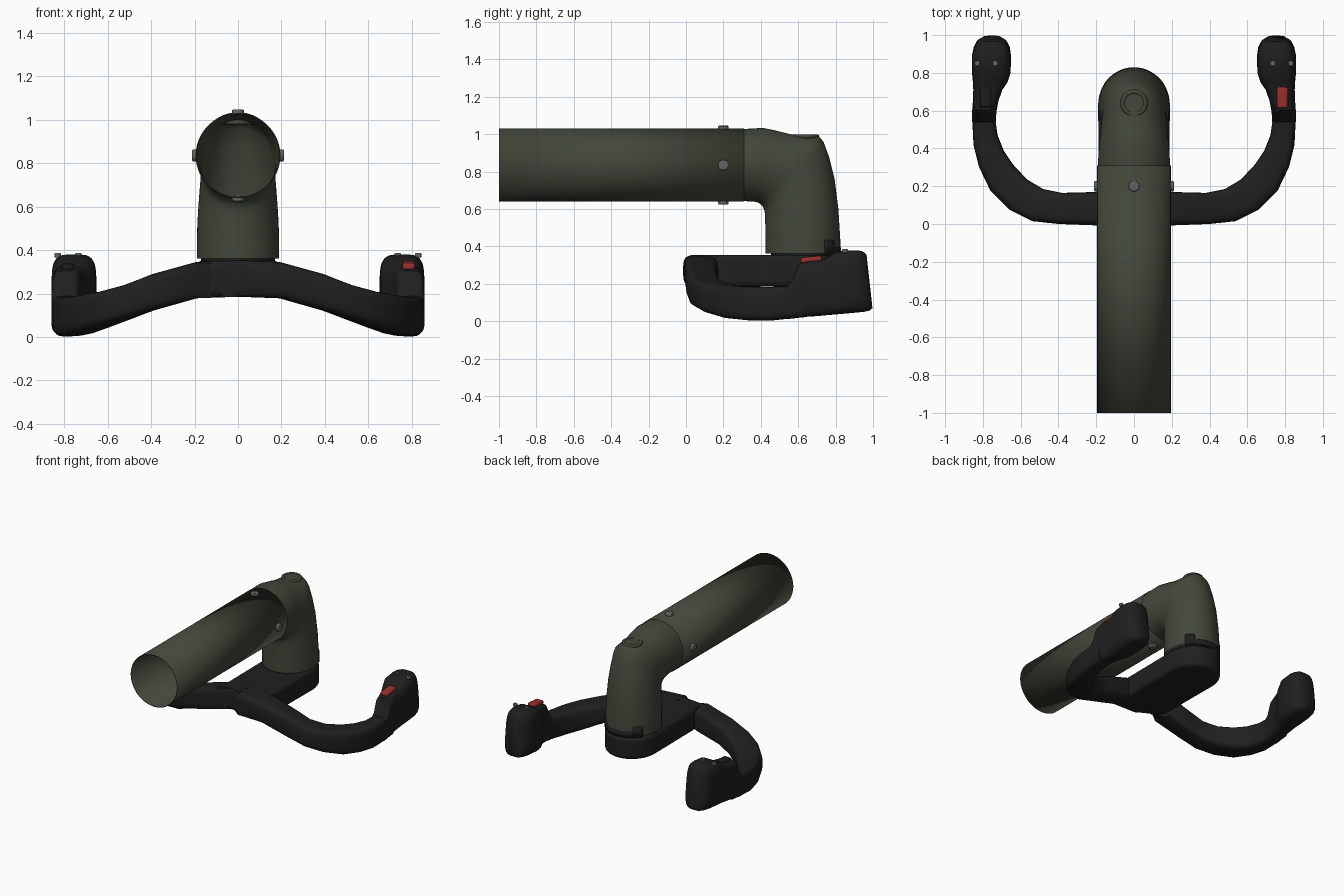
import bpy, bmesh, math
from mathutils import Vector

if "Cube" in bpy.data.objects:
    bpy.data.objects.remove(bpy.data.objects["Cube"])


def material(name, rgb):
    m = bpy.data.materials.new(name)
    m.use_nodes = True
    m.diffuse_color = (*rgb, 1)
    m.node_tree.nodes["Principled BSDF"].inputs["Base Color"].default_value = (*rgb, 1)
    return m


GREEN = material("olive green", (0.054, 0.063, 0.042))
BLACK = material("matt black", (0.014, 0.014, 0.014))
GREY = material("screw grey", (0.13, 0.13, 0.135))
RED = material("switch red", (0.34, 0.03, 0.03))


def finish(obj, mat, angle=40):
    if not obj.data.materials:
        obj.data.materials.append(mat)
    bpy.ops.object.select_all(action="DESELECT")
    obj.select_set(True)
    bpy.context.view_layer.objects.active = obj
    bpy.ops.object.shade_smooth_by_angle(angle=math.radians(angle))
    return obj


def from_bmesh(name, bm, mat, angle=40):
    bmesh.ops.recalc_face_normals(bm, faces=bm.faces[:])
    mesh = bpy.data.meshes.new(name)
    bm.to_mesh(mesh)
    bm.free()
    obj = bpy.data.objects.new(name, mesh)
    bpy.context.collection.objects.link(obj)
    return finish(obj, mat, angle)


def loft(name, rings, mat, caps=True, angle=40):
    """Skin a list of closed point rings."""
    bm = bmesh.new()
    loops = [[bm.verts.new(p) for p in ring] for ring in rings]
    n = len(loops[0])
    for a, b in zip(loops, loops[1:]):
        for i in range(n):
            j = (i + 1) % n
            bm.faces.new((a[i], a[j], b[j], b[i]))
    if caps:
        bm.faces.new(loops[0])
        bm.faces.new(loops[-1])
    return from_bmesh(name, bm, mat, angle)


def oval(centre, u, v, n=48, power=1.0):
    """Ellipse ring, squared off when power is below one."""
    pts = []
    for i in range(n):
        t = math.tau * (i + 0.5) / n
        c, s = math.cos(t), math.sin(t)
        pts.append(centre + u * math.copysign(abs(c) ** power, c)
                   + v * math.copysign(abs(s) ** power, s))
    return pts


def upright_ring(station, side=1):
    """Rounded box section between an outer and an inner plan point."""
    ox, oy, ix, iy, low, high = station
    a, b = Vector((ox * side, oy, low)), Vector((ix * side, iy, high))
    half = (a - b) / 2
    return oval((a + b) / 2, Vector((half.x, half.y, 0)),
                Vector((0, 0, (high - low) / 2)), 32, 0.5)


def cylinder(name, loc, radius, depth, mat, rot=(0, 0, 0), bevel=0.0):
    bpy.ops.mesh.primitive_cylinder_add(vertices=32, radius=radius, depth=depth,
                                        location=loc, rotation=rot)
    obj = bpy.context.object
    obj.name = name
    if bevel:
        mod = obj.modifiers.new("Bevel", "BEVEL")
        mod.width, mod.segments = bevel, 2
    return finish(obj, mat)


def box(name, loc, size, mat, tilt=0.0, bevel=0.008):
    bpy.ops.mesh.primitive_cube_add(size=1, location=loc, rotation=(tilt, 0, 0))
    obj = bpy.context.object
    obj.name = name
    obj.scale = size
    bpy.ops.object.transform_apply(location=False, rotation=False, scale=True)
    mod = obj.modifiers.new("Bevel", "BEVEL")
    mod.width, mod.segments = bevel, 2
    return finish(obj, mat)


# Long open shaft
X, Z = Vector((1, 0, 0)), Vector((0, 0, 1))
SHAFT_Z, SHAFT_R = 0.835, 0.195
shaft = loft("shaft", [oval(Vector((0, y, SHAFT_Z)), X * SHAFT_R, Z * SHAFT_R, 64)
                       for y in (-1, 0.31)], GREEN, caps=False)
wall = shaft.modifiers.new("Wall", "SOLIDIFY")
wall.thickness = 0.005

# Four screws around the shaft
for i in range(4):
    t = i * math.pi / 2
    cylinder("shaft_screw", (math.sin(t) * 0.199, 0.2, SHAFT_Z + math.cos(t) * 0.199),
             0.028, 0.024, GREY, (0, t, 0), 0.006)

# Elbow turning down to the hub: outer y, z, inner y, z, half width
bends = [(0.31, 1.028, 0.31, 0.642, 0.192), (0.41, 1.034, 0.36, 0.64, 0.187),
         (0.48, 1.02, 0.385, 0.635, 0.182), (0.56, 1.0, 0.40, 0.625, 0.177),
         (0.65, 0.993, 0.412, 0.61, 0.173), (0.71, 0.99, 0.42, 0.59, 0.17),
         (0.735, 0.96, 0.422, 0.57, 0.17), (0.765, 0.88, 0.423, 0.545, 0.173),
         (0.795, 0.76, 0.424, 0.50, 0.18), (0.815, 0.60, 0.425, 0.45, 0.187),
         (0.825, 0.44, 0.425, 0.40, 0.19), (0.825, 0.362, 0.425, 0.362, 0.19)]
rings = []
for oy, oz, iy, iz, w in bends:
    a, b = Vector((0, oy, oz)), Vector((0, iy, iz))
    rings.append(oval((a + b) / 2, X * w, (a - b) / 2, 64))
loft("elbow", rings, GREEN, caps=False, angle=60)

# Round boss on top of the elbow
bpy.ops.mesh.primitive_torus_add(location=(0, 0.64, 0.988), major_radius=0.06,
                                 minor_radius=0.012, major_segments=40, minor_segments=10)
bpy.context.object.name = "boss_ring"
finish(bpy.context.object, GREEN)
cylinder("boss_plug", (0, 0.64, 0.985), 0.055, 0.02, GREEN)

# Hub under the elbow, with a rounded back
outline = [(-0.185, 0.05)] + [(-0.19 * math.cos(math.pi * i / 24),
                               0.63 + 0.2 * math.sin(math.pi * i / 24))
                              for i in range(25)] + [(0.185, 0.05)]
bm = bmesh.new()
base = bm.faces.new([bm.verts.new((x, y, 0.185)) for x, y in outline])
top = bmesh.ops.extrude_face_region(bm, geom=[base])["geom"]
bmesh.ops.translate(bm, vec=(0, 0, 0.168),
                    verts=[v for v in top if isinstance(v, bmesh.types.BMVert)])
hub = from_bmesh("hub", bm, BLACK)
mod = hub.modifiers.new("Bevel", "BEVEL")
mod.width, mod.segments = 0.03, 4
cylinder("hub_collar", (0, 0.625, 0.355), 0.17, 0.03, BLACK)

# Dark clip around the back of the elbow foot
bm = bmesh.new()
pairs = []
for i in range(25):
    t = math.radians(35 + 110 * i / 24)
    high = 0.435 if i < 5 or i > 19 else 0.395
    x, y = 0.194 * math.cos(t), 0.625 + 0.204 * math.sin(t)
    pairs.append([bm.verts.new((x, y, z)) for z in (0.355, high)])
for a, b in zip(pairs, pairs[1:]):
    bm.faces.new((a[0], b[0], b[1], a[1]))
clip = from_bmesh("foot_clip", bm, BLACK)
clip.modifiers.new("Thickness", "SOLIDIFY").thickness = 0.012

# Handlebar half: outer x, y, inner x, y, bottom, top
half_bar = [(0.0, -0.015, 0.0, 0.17, 0.185, 0.355), (0.19, -0.008, 0.19, 0.17, 0.178, 0.346),
            (0.40, 0.0, 0.38, 0.165, 0.122, 0.29), (0.54, 0.015, 0.48, 0.185, 0.08, 0.24),
            (0.66, 0.075, 0.565, 0.235, 0.045, 0.21), (0.76, 0.175, 0.64, 0.315, 0.016, 0.193),
            (0.82, 0.30, 0.69, 0.39, 0.005, 0.186), (0.85, 0.42, 0.722, 0.47, 0.003, 0.183),
            (0.857, 0.56, 0.735, 0.56, 0.015, 0.19), (0.855, 0.64, 0.735, 0.64, 0.022, 0.2)]


def mirrored(s):
    # Swap nothing but the side so every ring keeps the same winding
    ring = upright_ring(s, -1)
    n = len(ring)
    return [ring[(n // 2 - 1 - i) % n] for i in range(n)]


loft("handlebar", [mirrored(s) for s in half_bar[:0:-1]] + [upright_ring(s) for s in half_bar],
     BLACK, angle=60)

# Grips, leaning forward at the back end
grip = [(0.859, 0.54, 0.731, 0.54, 0.012, 0.188), (0.859, 0.57, 0.73, 0.57, 0.014, 0.22),
        (0.857, 0.60, 0.727, 0.60, 0.018, 0.305), (0.853, 0.65, 0.718, 0.65, 0.024, 0.322),
        (0.851, 0.71, 0.697, 0.71, 0.028, 0.328), (0.853, 0.75, 0.67, 0.75, 0.032, 0.338),
        (0.858, 0.80, 0.653, 0.80, 0.036, 0.372), (0.858, 0.90, 0.651, 0.90, 0.045, 0.38),
        (0.848, 0.95, 0.658, 0.95, 0.05, 0.38), (0.832, 0.98, 0.675, 0.98, 0.056, 0.374),
        (0.80, 0.998, 0.705, 0.998, 0.07, 0.355)]
for side, label in ((1, "left"), (-1, "right")):
    rings = [upright_ring(s, side) for s in grip]
    for ring in rings:
        for p in ring:
            p.y -= 0.11 * (p.z - 0.06) * min(1, max(0, (p.y - 0.8) / 0.15))
    loft(label + "_grip", rings, BLACK, angle=50)
    for x in (0.735, 0.83):
        cylinder(label + "_grip_screw", (side * x, 0.85, 0.376), 0.015, 0.02, GREY, bevel=0.004)

# Thumb switches
box("left_switch", (0.785, 0.67, 0.33), (0.058, 0.11, 0.03), RED, 0.1)
box("right_switch", (-0.785, 0.67, 0.324), (0.058, 0.1, 0.02), BLACK, 0.1)
